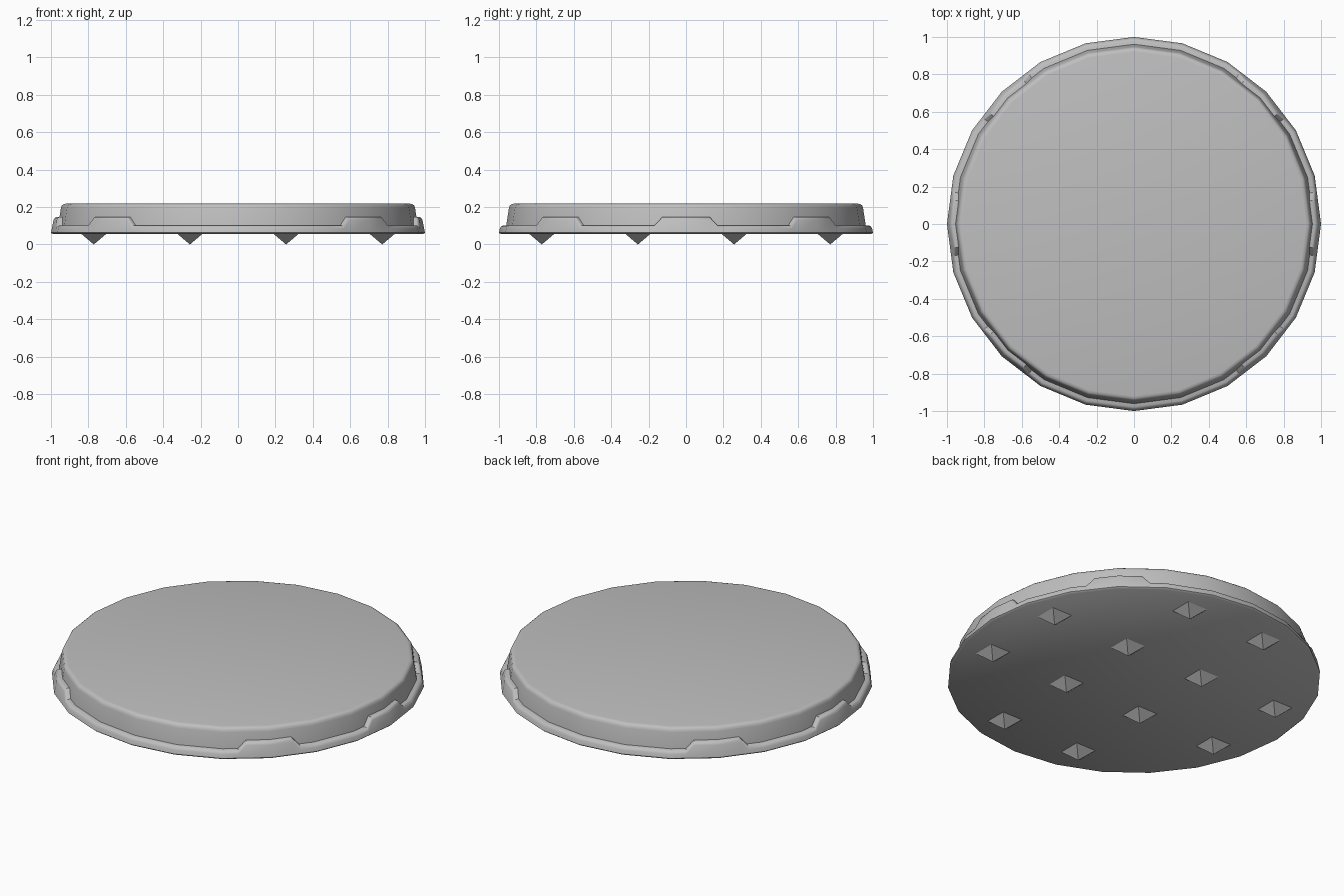
import bpy
import bmesh
from math import cos, sin, radians, pi

cube = bpy.data.objects.get("Cube")
if cube:
    bpy.data.objects.remove(cube, do_unlink=True)

STEP = 15                                  # 24-sided disc
BASE, TOP = 0.055, 0.218
RIM_LOW, RIM_HIGH = 0.102, 0.148
TABS = (0, 45, 135, 180, 225, 315)         # no tab at front and back

grey = bpy.data.materials.new("plain_grey")
grey.use_nodes = True
colour = (0.52, 0.52, 0.52, 1)
grey.diffuse_color = colour
grey.node_tree.nodes["Principled BSDF"].inputs["Base Color"].default_value = colour


def finish(name, bm, smooth_angle=None):
    bmesh.ops.recalc_face_normals(bm, faces=bm.faces[:])
    mesh = bpy.data.meshes.new(name)
    bm.to_mesh(mesh)
    bm.free()
    mesh.materials.append(grey)
    obj = bpy.data.objects.new(name, mesh)
    bpy.context.collection.objects.link(obj)
    if smooth_angle:
        bpy.ops.object.select_all(action='DESELECT')
        obj.select_set(True)
        bpy.context.view_layer.objects.active = obj
        bpy.ops.object.shade_smooth_by_angle(angle=radians(smooth_angle))
    return obj


def chord_point(angle, radius, z):
    """Point on the 24-sided outline, also between its corners."""
    off = angle % STEP - STEP / 2
    r = radius * cos(radians(STEP / 2)) / cos(radians(off))
    return (r * cos(radians(angle)), r * sin(radians(angle)), z)


def sweep(bm, angles, profile):
    """Join profile(angle) sections into rings around the z axis."""
    cols = [[bm.verts.new(chord_point(a, r, z)) for r, z in profile(a)]
            for a in angles]
    for a, b in zip(cols, cols[1:] + cols[:1]):
        for i in range(len(a) - 1):
            bm.faces.new((a[i], b[i], b[i + 1], a[i + 1]))
    return cols


# Lid body: tapered wall with a rounded top edge
def body_profile(angle):
    return [(0.965, BASE + 0.005), (0.961, RIM_LOW), (0.947, TOP - 0.025),
            (0.943, TOP - 0.011), (0.934, TOP - 0.003), (0.920, TOP)]


bm = bmesh.new()
cols = sweep(bm, range(0, 360, STEP), body_profile)
bm.faces.new([c[-1] for c in cols])
bm.faces.new([c[0] for c in cols])
finish("lid_body", bm, 40)


# Rim: low band that steps up into six sloped tabs
def rim_height(angle):
    near = min(abs((angle - t + 180) % 360 - 180) for t in TABS)
    blend = min(max((10 - near) / 2.5, 0), 1)
    return RIM_LOW + (RIM_HIGH - RIM_LOW) * blend


def rim_profile(angle):
    h = rim_height(angle)
    lean = (h - RIM_LOW) * 0.2
    return [(0.990, BASE), (1.0, BASE + 0.008), (0.995 - lean, h - 0.017),
            (0.989 - lean, h - 0.006), (0.978 - lean, h), (0.940, h)]


angles = set(range(0, 360, STEP))
for t in TABS:
    angles |= {(t + d) % 360 for d in (-10, -7.5, 7.5, 10)}
bm = bmesh.new()
cols = sweep(bm, sorted(angles), rim_profile)
bm.faces.new([c[0] for c in cols])
finish("rim_with_tabs", bm, 40)

# Underside studs: square pyramids on a grid without its corners
bm = bmesh.new()
pitch, half = 0.514, 0.065
for i in range(4):
    for j in range(4):
        if i in (0, 3) and j in (0, 3):
            continue
        x, y = (i - 1.5) * pitch, (j - 1.5) * pitch
        tip = bm.verts.new((x, y, 0))
        ring = [bm.verts.new((x + sx * half, y + sy * half, BASE))
                for sx, sy in ((-1, -1), (1, -1), (1, 1), (-1, 1))]
        for k in range(4):
            bm.faces.new((ring[k], ring[(k + 1) % 4], tip))
        bm.faces.new(ring)
finish("underside_studs", bm)
